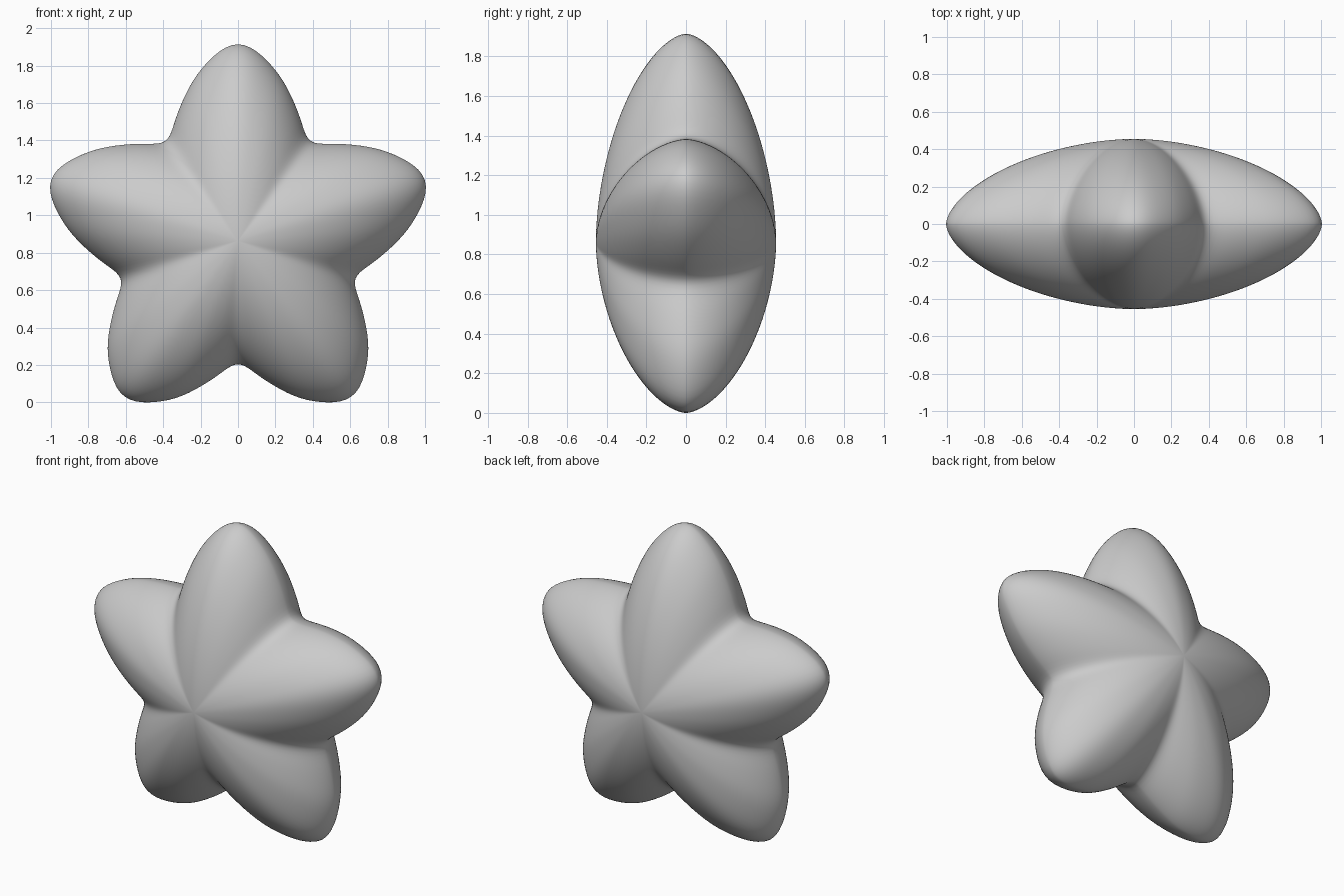
import bpy, bmesh, math

if "Cube" in bpy.data.objects:
    bpy.data.objects.remove(bpy.data.objects["Cube"])

CENTRE_Z = 0.86      # star centre height
DEPTH = 0.455        # half thickness at the centre
SECTORS, RINGS = 200, 40


def outline(t):
    """Star radius at angle t (0 = up), with rounded tips and tight valleys."""
    c = math.cos(5 * t)
    r = 0.855 + 0.165 * c + 0.03 * c ** 5
    if math.cos(t) < -0.3:                 # the two lower arms are slightly shorter
        r -= 0.02 * max(c, 0) ** 2
    return r


def thickness(s):
    """Half thickness at fraction s of the way from centre to rim."""
    return DEPTH * max(0.0, 1 - s ** 1.8) ** 0.6


bm = bmesh.new()


def ring(s, side):
    verts = []
    for i in range(SECTORS):
        t = 2 * math.pi * i / SECTORS
        r = outline(t) * s
        verts.append(bm.verts.new((r * math.sin(t), side * thickness(s),
                                   CENTRE_Z + r * math.cos(t))))
    return verts


# Rings run from the front centre over the rim to the back centre
fractions = [math.sin(math.pi / 2 * k / RINGS) for k in range(1, RINGS)]
rings = [ring(s, -1) for s in fractions] + [ring(1, 0)]
rings += [ring(s, 1) for s in reversed(fractions)]
for a, b in zip(rings, rings[1:]):
    for i in range(SECTORS):
        j = (i + 1) % SECTORS
        bm.faces.new((a[i], a[j], b[j], b[i]))
for loop, side in ((rings[0], -1), (rings[-1], 1)):
    pole = bm.verts.new((0, side * DEPTH, CENTRE_Z))
    for i in range(SECTORS):
        bm.faces.new((loop[i], loop[(i + 1) % SECTORS], pole))

# Rest the star on the ground
low = min(v.co.z for v in bm.verts)
for v in bm.verts:
    v.co.z -= low
bmesh.ops.recalc_face_normals(bm, faces=bm.faces)
for f in bm.faces:
    f.smooth = True

mesh = bpy.data.meshes.new("puffy_star")
bm.to_mesh(mesh)
bm.free()
star = bpy.data.objects.new("puffy_star", mesh)
bpy.context.collection.objects.link(star)
